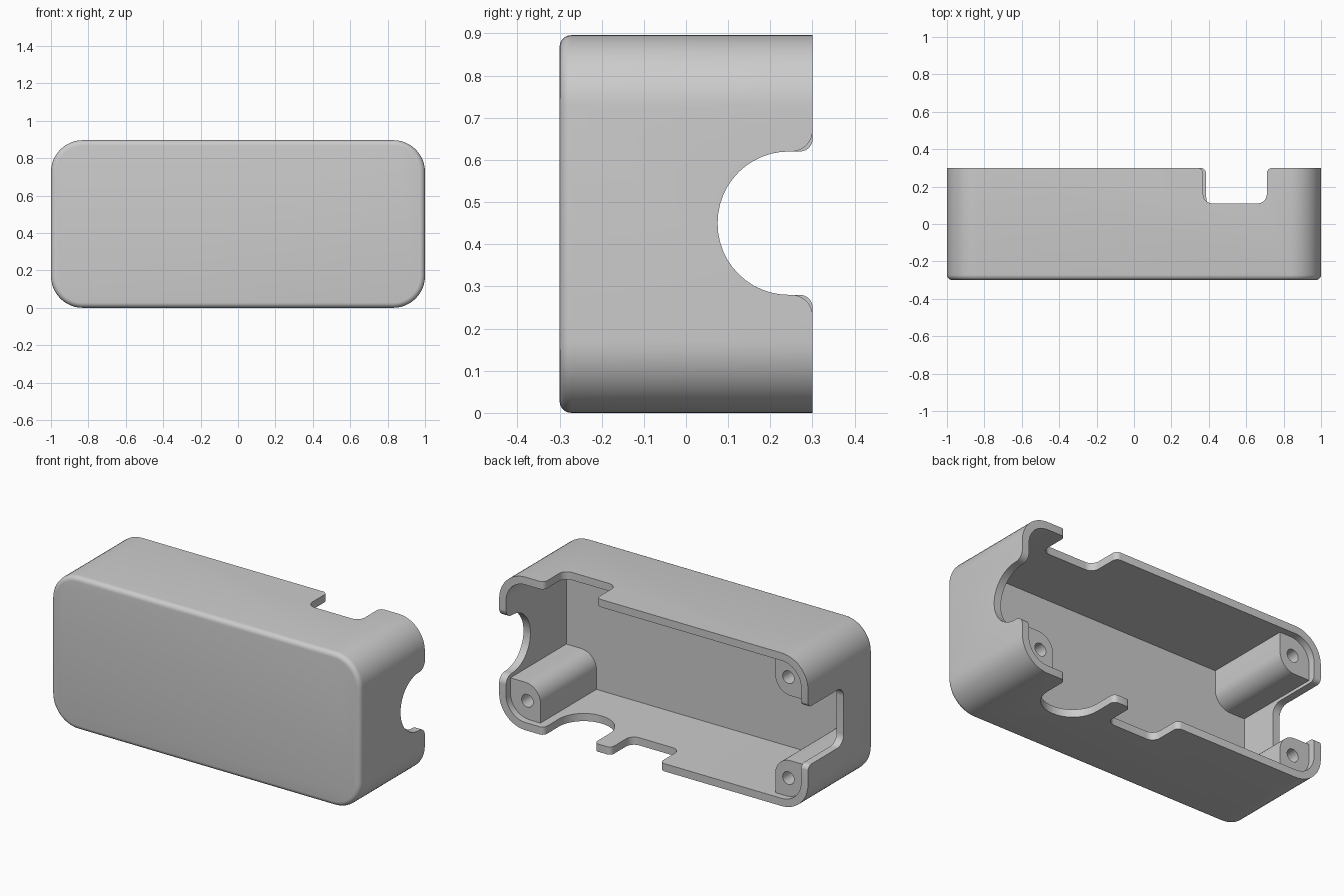
import bpy, bmesh, math
from mathutils import Vector

old = bpy.data.objects.get("Cube")
if old:
    bpy.data.objects.remove(old, do_unlink=True)

WALL = 0.045
RIM = 0.3

grey = bpy.data.materials.new("plain_grey")
grey.use_nodes = True
colour = (0.6, 0.6, 0.6, 1)
grey.diffuse_color = colour
grey.node_tree.nodes["Principled BSDF"].inputs["Base Color"].default_value = colour


def fillet(corners, steps=12):
    """Outline from (u, v, radius) corners, each rounded by its radius."""
    out = []
    for i, (u, v, r) in enumerate(corners):
        p = Vector((u, v))
        if r == 0:
            out.append(p)
            continue
        a = (Vector(corners[i - 1][:2]) - p).normalized()
        b = (Vector(corners[(i + 1) % len(corners)][:2]) - p).normalized()
        centre = p + (a + b) * r      # right-angled corners
        for k in range(steps + 1):
            t = math.pi / 2 * k / steps
            out.append(centre - b * r * math.cos(t) - a * r * math.sin(t))
    return out


def prism(name, outline, axis, lo, hi, front_bevel=0):
    """Extrude an outline along an axis."""
    place = {"x": lambda u, v, w: (w, v, u),
             "y": lambda u, v, w: (u, w, v),
             "z": lambda u, v, w: (u, v, w)}[axis]
    bm = bmesh.new()
    ends = [[bm.verts.new(place(p.x, p.y, w)) for p in outline] for w in (lo, hi)]
    front = bm.faces.new(ends[0])
    bm.faces.new(ends[1])
    n = len(outline)
    for i in range(n):
        j = (i + 1) % n
        bm.faces.new((ends[0][i], ends[0][j], ends[1][j], ends[1][i]))
    bmesh.ops.recalc_face_normals(bm, faces=bm.faces)
    if front_bevel:
        bmesh.ops.bevel(bm, geom=list(front.edges), offset=front_bevel, segments=5,
                        profile=0.5, affect="EDGES")
    mesh = bpy.data.meshes.new(name)
    bm.to_mesh(mesh)
    bm.free()
    obj = bpy.data.objects.new(name, mesh)
    bpy.context.collection.objects.link(obj)
    mesh.materials.append(grey)
    return obj


def cut(obj, cutter):
    cutter.hide_render = True
    mod = obj.modifiers.new("cut", "BOOLEAN")
    mod.operation = "DIFFERENCE"
    mod.solver = "EXACT"
    mod.object = cutter
    bpy.context.view_layer.objects.active = obj
    bpy.ops.object.modifier_apply(modifier=mod.name)
    bpy.data.objects.remove(cutter, do_unlink=True)


def smooth(obj):
    bpy.ops.object.select_all(action="DESELECT")
    obj.select_set(True)
    bpy.context.view_layer.objects.active = obj
    bpy.ops.object.shade_smooth_by_angle(angle=math.radians(30))


def rounded_rect(inset, r):
    a, lo, hi = 1 - inset, inset, 0.896 - inset
    return fillet([(-a, lo, r), (a, lo, r), (a, hi, r), (-a, hi, r)])


def notch(u0, u1, floor, r, flare):
    """Slot open at the rim, with rounded floor and flared mouth."""
    top, m = RIM + 0.0003, flare + 0.02
    return fillet([(u0 - m, top + 0.1, 0), (u0 - m, top, 0), (u0, top, flare),
                   (u0, floor, r), (u1, floor, r), (u1, top, flare),
                   (u1 + m, top, 0), (u1 + m, top + 0.1, 0)])


# Shell: rounded box, open at the back
shell = prism("case_shell", rounded_rect(0, 0.17), "y", -RIM, RIM, 0.028)
cut(shell, prism("cavity", rounded_rect(WALL, 0.17 - WALL), "y", -0.257, 0.5))

# Port openings in the four walls
ports = [
    ("left_jack", notch(0.28, 0.62, 0.075, 0.169, 0.05), "x", 0.9, 1.1),
    ("right_slot", notch(0.28, 0.62, -0.03, 0.06, 0.03), "x", -1.1, -0.9),
    ("top_slot", notch(0.37, 0.71, 0.11, 0.05, 0.03), "z", 0.8, 1.0),
    ("bottom_jack", notch(0.385, 0.71, 0.0, 0.16, 0.03), "z", -0.1, 0.1),
    ("bottom_slot", notch(-0.04, 0.275, 0.11, 0.05, 0.03), "z", -0.1, 0.1),
]
for name, outline, axis, lo, hi in ports:
    cut(shell, prism(name, outline, axis, lo, hi))
smooth(shell)

# Screw posts in three corners
for name, sx, sz in (("post_lower_left", 1, -1),
                     ("post_lower_right", -1, -1),
                     ("post_upper_right", -1, 1)):
    def at(x, z, r):
        return (sx * x, 0.448 + sz * z, r)
    post = prism(name, fillet([at(0.975, 0.423, 0.14), at(0.76, 0.423, 0),
                               at(0.76, 0.19, 0.1), at(0.975, 0.19, 0)]),
                 "y", -0.27, 0.26)
    cx, cz, _ = at(0.845, 0.295, 0)
    hole = [Vector((cx + 0.037 * math.cos(k * math.pi / 16),
                    cz + 0.037 * math.sin(k * math.pi / 16))) for k in range(32)]
    cut(post, prism("screw_hole", hole, "y", 0.0, 0.4))
    smooth(post)
